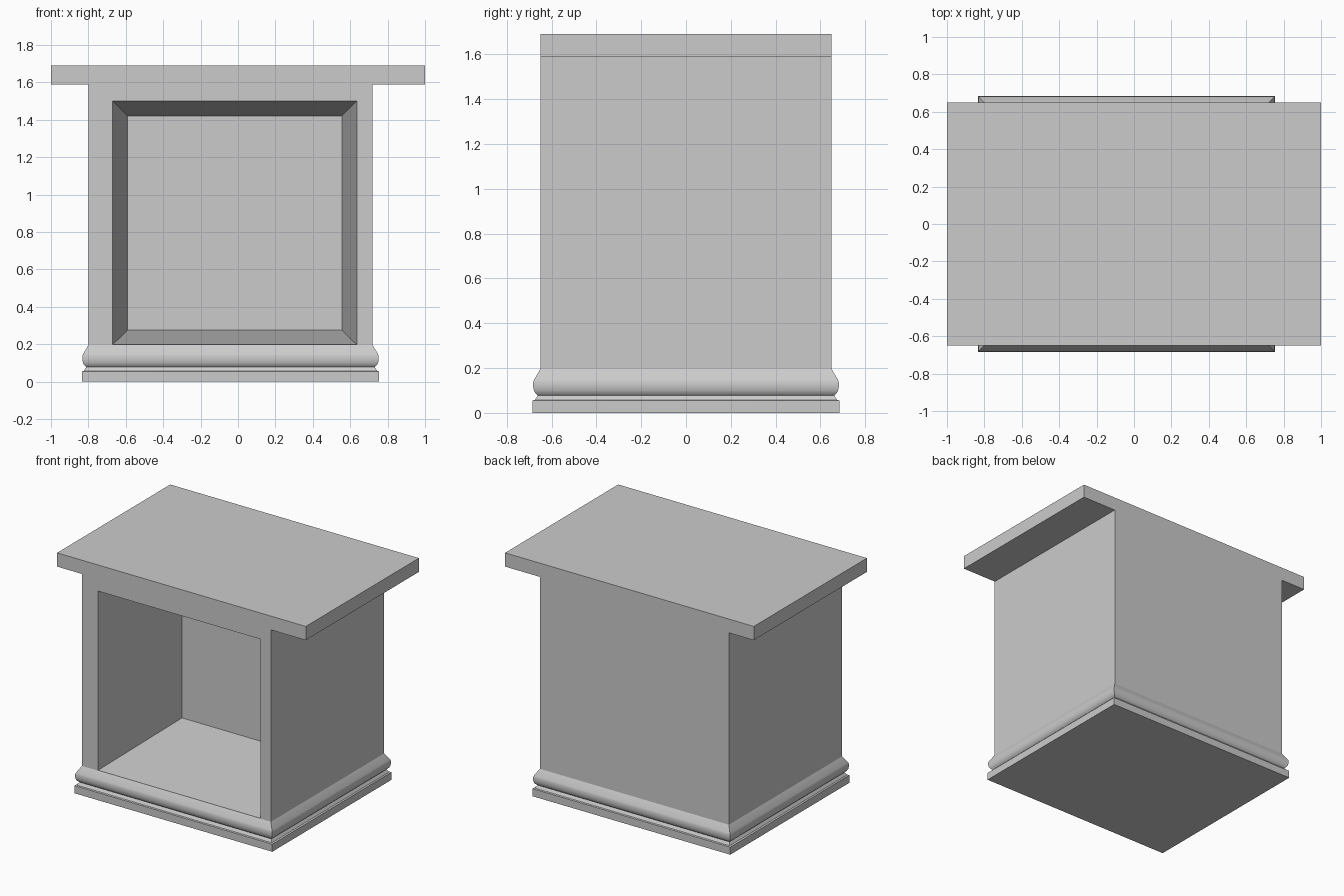
import bpy
import bmesh
import math

cube = bpy.data.objects.get("Cube")
if cube:
    bpy.data.objects.remove(cube, do_unlink=True)

# Single plain grey material
grey = bpy.data.materials.new("plain_grey")
grey.use_nodes = True
colour = (0.6, 0.6, 0.6, 1)
grey.diffuse_color = colour
grey.node_tree.nodes["Principled BSDF"].inputs["Base Color"].default_value = colour

CX, HALF_X, HALF_Y = -0.04, 0.76, 0.65   # cabinet body
TOP_Z, SLAB_Z = 1.69, 1.59


def finish(bm, name, smooth_angle=None):
    bmesh.ops.recalc_face_normals(bm, faces=bm.faces[:])
    mesh = bpy.data.meshes.new(name)
    bm.to_mesh(mesh)
    bm.free()
    mesh.materials.append(grey)
    obj = bpy.data.objects.new(name, mesh)
    bpy.context.collection.objects.link(obj)
    if smooth_angle:
        bpy.ops.object.select_all(action='DESELECT')
        obj.select_set(True)
        bpy.context.view_layer.objects.active = obj
        bpy.ops.object.shade_smooth_by_angle(angle=math.radians(smooth_angle))
    return obj


def ring(bm, offset, z):
    """Body outline grown by offset; the first edge is the front."""
    x, y = HALF_X + offset, HALF_Y + offset
    return [bm.verts.new((CX + sx * x, sy * y, z))
            for sx, sy in ((-1, -1), (1, -1), (1, 1), (-1, 1))]


def bridge(bm, a, b, skip=()):
    for i in range(4):
        if i not in skip:
            j = (i + 1) % 4
            bm.faces.new((a[i], a[j], b[j], b[i]))


# Moulded base and body walls, lofted from one profile (offset, height)
profile = [(0.035, 0), (0.035, 0.055), (0.024, 0.058), (0.011, 0.078),
           (0.022, 0.088), (0.029, 0.101), (0.032, 0.118), (0.032, 0.138),
           (0.028, 0.149), (0, 0.195), (0, SLAB_Z)]
bm = bmesh.new()
rings = [ring(bm, o, z) for o, z in profile]
bm.faces.new(rings[0])
for a, b in zip(rings[:-2], rings[1:-1]):
    bridge(bm, a, b)
low, high = rings[-2:]
bridge(bm, low, high, skip=(0,))


# Front frame and tapered open compartment
def panel(x0, x1, z0, z1, y):
    return [bm.verts.new(p) for p in
            ((x0, y, z0), (x1, y, z0), (x1, y, z1), (x0, y, z1))]


front = [low[0], low[1], high[1], high[0]]
opening = panel(-0.67, 0.635, 0.198, 1.5, -HALF_Y)
back = panel(-0.59, 0.555, 0.275, 1.42, 0.2)
bridge(bm, front, opening)
bridge(bm, opening, back)
bm.faces.new(back)
finish(bm, "cabinet_body", 30)

# Overhanging top slab
bm = bmesh.new()
bmesh.ops.create_cube(bm, size=1)
for v in bm.verts:
    v.co = (v.co.x * 2, v.co.y * 2 * HALF_Y,
            v.co.z * (TOP_Z - SLAB_Z) + (TOP_Z + SLAB_Z) / 2)
finish(bm, "top_slab")
